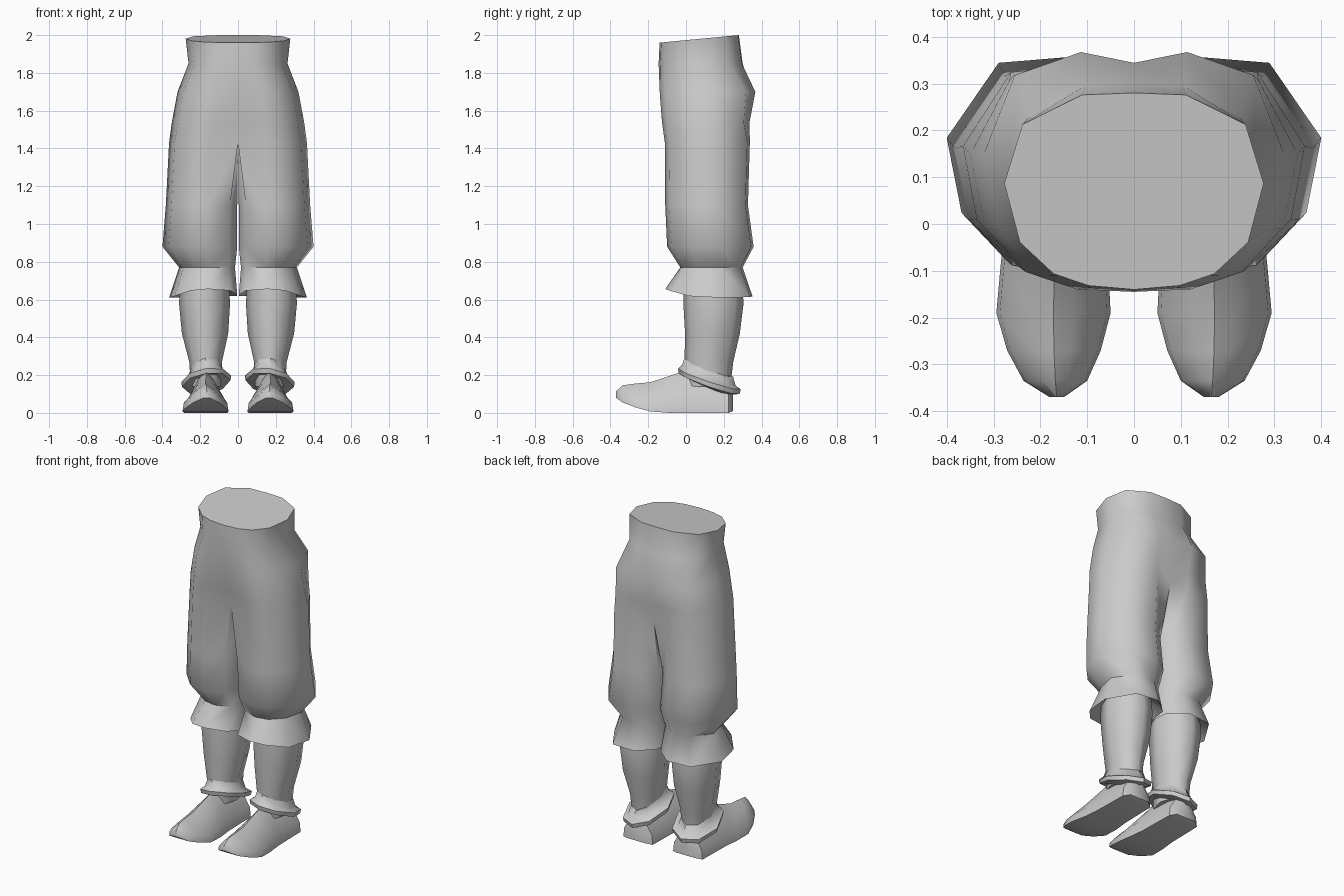
import bpy, bmesh

if "Cube" in bpy.data.objects:
    bpy.data.objects.remove(bpy.data.objects["Cube"])


def loft(name, rings, cap_start=True, cap_end=True, skip=lambda r, i: False, angle=0.9):
    """Skin a list of equal-length closed rings and mirror the result across x = 0."""
    bm = bmesh.new()
    rows = [[bm.verts.new(p) for p in ring] for ring in rings]
    n = len(rows[0])
    for r in range(len(rows) - 1):
        for i in range(n):
            if not skip(r, i):
                j = (i + 1) % n
                bm.faces.new((rows[r][i], rows[r][j], rows[r + 1][j], rows[r + 1][i]))
    if cap_start:
        bm.faces.new(rows[0])
    if cap_end:
        bm.faces.new(rows[-1])
    bmesh.ops.delete(bm, geom=[v for v in bm.verts if not v.link_faces], context='VERTS')
    bmesh.ops.recalc_face_normals(bm, faces=bm.faces)
    mesh = bpy.data.meshes.new(name)
    bm.to_mesh(mesh)
    bm.free()
    obj = bpy.data.objects.new(name, mesh)
    bpy.context.collection.objects.link(obj)
    mod = obj.modifiers.new("Mirror", 'MIRROR')
    mod.use_clip = True
    bpy.ops.object.select_all(action='DESELECT')
    obj.select_set(True)
    bpy.context.view_layer.objects.active = obj
    bpy.ops.object.shade_smooth_by_angle(angle=angle)
    return obj


def fit(shape, x0, x1, y0, y1, height):
    """Scale a unit outline to a box; height(u, v) gives z."""
    return [(x0 + u * (x1 - x0), y0 + v * (y1 - y0), height(u, v)) for u, v in shape]


# Half outlines: waist (open at the centre line) and trouser leg (closed)
WAIST = [(0, 0), (.35, .02), (.62, .08), (.88, .24), (1, .54), (.86, .84), (.4, .99), (0, 1), (0, .66), (0, .33)]
LEG = [(.1, .1), (.42, 0), (.68, .05), (.92, .27), (1, .62), (.72, .97), (.3, 1), (.03, .82), (0, .6), (0, .3)]

# Breeches: z, blend to leg outline, inner x, outer x, front y, back y
levels = [
    (1.96, 0, 0, .277, -.14, .28),
    (1.85, 0, 0, .262, -.145, .30),
    (1.70, .45, 0, .32, -.145, .37),
    (1.54, .7, 0, .35, -.13, .338),
    (1.43, 1, 0, .365, -.112, .338),
    (1.10, 1, .004, .382, -.11, .328),
    (0.88, 1, .004, .40, -.10, .358),
    (0.77, 1, .016, .312, -.03, .30),
    (0.62, 1, .004, .365, -.11, .352),
    (0.67, 1, .05, .30, 0, .29),
]
rings = []
for k, (z, t, x0, x1, y0, y1) in enumerate(levels):
    shape = [(a[0] + (b[0] - a[0]) * t, a[1] + (b[1] - a[1]) * t) for a, b in zip(WAIST, LEG)]
    if k < 5:
        shape[0] = (0, shape[0][1])
        shape[7] = (0, max(shape[7][1], .95))
    rise = .04 if k == 0 else 0
    lift = .04 if k == 8 else 0
    rings.append(fit(shape, x0, x1, y0, y1,
                     lambda u, v: z + rise * v + lift * max(0, 1 - 3 * v) - lift * .25 * u))
loft("breeches", rings, cap_end=True, skip=lambda r, i: r < 4 and i >= 7)

# Stockings
OCT = [(.5, 0), (.84, .13), (1, .5), (.84, .87), (.5, 1), (.16, .87), (0, .5), (.16, .13)]
stocking = [(.70, .05, .305, -.01, .295), (.58, .042, .312, -.014, .305), (.42, .052, .297, -.005, .285),
            (.27, .085, .258, -.008, .25), (.14, .09, .25, .0, .235)]
loft("stockings", [fit(OCT, *s[1:], lambda u, v: s[0]) for s in stocking], angle=1.2)

# Turned-down boot collars, lower at the back
collar = [(.30, .09, .252, -.005, .25), (.255, .075, .268, -.02, .262), (.235, .036, .30, -.042, .29),
          (.21, .04, .296, -.038, .284), (.205, .10, .24, .0, .235)]
loft("boot_collars", [fit(OCT, *c[1:], lambda u, v: c[0] - .11 * v - .035 * (u - .5)) for c in collar])

# Shoes: y, centre x, half width, sole z, top z
SOLE = [(0, 0), (1, 0), (.97, .3), (.68, .8), (.5, 1), (.32, .8), (.03, .3)]
shoe = [(.25, .17, .065, .01, .12), (.225, .17, .10, 0, .19), (.0, .17, .105, 0, .225),
        (-.09, .17, .115, 0, .195), (-.19, .172, .122, .008, .162), (-.27, .171, .10, .03, .155),
        (-.335, .168, .068, .055, .146), (-.37, .165, .015, .08, .115)]
loft("shoes", [[(cx + (2 * u - 1) * w, y, z0 + v * (z1 - z0)) for u, v in SOLE]
               for y, cx, w, z0, z1 in shoe])
